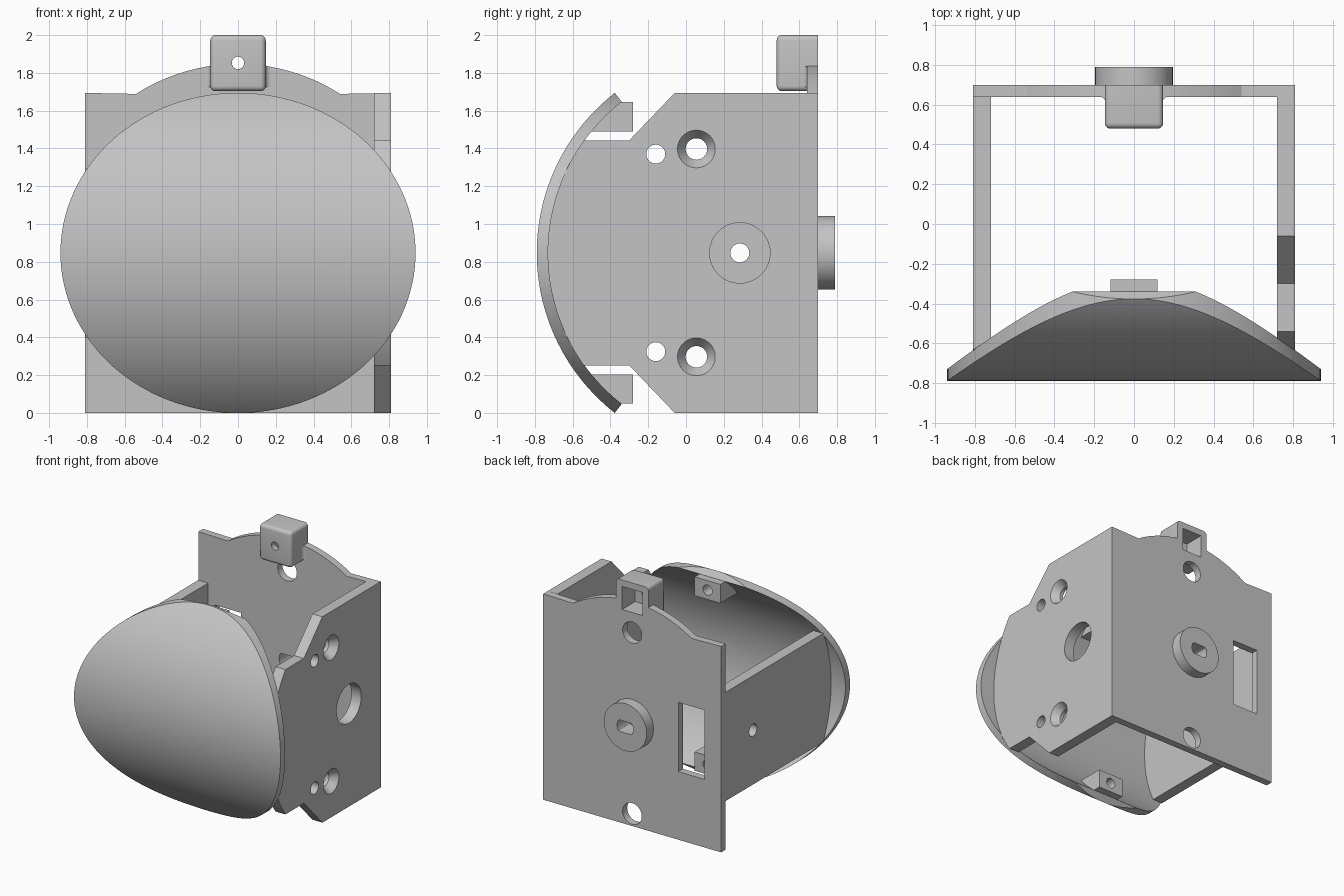
import bpy, bmesh
from math import sin, cos, asin, pi
from mathutils import Vector

if "Cube" in bpy.data.objects:
    bpy.data.objects.remove(bpy.data.objects["Cube"], do_unlink=True)

grey = bpy.data.materials.new("plain grey")
grey.use_nodes = True
colour = (0.55, 0.55, 0.55, 1)
grey.diffuse_color = colour
grey.node_tree.nodes["Principled BSDF"].inputs["Base Color"].default_value = colour

PIVOT_Y, MID_Z = 0.285, 0.847      # axis the shell curves around
TOP = 2 * MID_Z
parts = []


def place(axis, p, depth):
    """Put a 2D profile point in space: x -> (y,z), y -> (x,z), z -> (x,y)."""
    u, v = p
    return {"x": (depth, u, v), "y": (u, depth, v), "z": (u, v, depth)}[axis]


def loft(name, axis, pts_a, a, pts_b, b, part=True):
    """Solid between two matching profiles at depths a and b."""
    bm = bmesh.new()
    ra = [bm.verts.new(place(axis, p, a)) for p in pts_a]
    rb = [bm.verts.new(place(axis, p, b)) for p in pts_b]
    bm.faces.new(ra)
    bm.faces.new(rb[::-1])
    n = len(ra)
    for i in range(n):
        bm.faces.new((ra[i], rb[i], rb[(i + 1) % n], ra[(i + 1) % n]))
    bmesh.ops.recalc_face_normals(bm, faces=bm.faces[:])
    mesh = bpy.data.meshes.new(name)
    bm.to_mesh(mesh)
    bm.free()
    ob = bpy.data.objects.new(name, mesh)
    bpy.context.collection.objects.link(ob)
    if part:
        parts.append(ob)
    else:
        ob.hide_render = True
    return ob


def prism(name, axis, pts, a, b, part=True):
    return loft(name, axis, pts, a, pts, b, part)


def ellipse(cu, cv, ru, rv, n=40):
    return [(cu + ru * cos(2 * pi * i / n), cv + rv * sin(2 * pi * i / n)) for i in range(n)]


def rect(u0, u1, v0, v1):
    return [(u0, v0), (u1, v0), (u1, v1), (u0, v1)]


def arc(r, z0, z1, n=48):
    """Arc in the (y, z) plane bulging to the front, from height z0 to z1."""
    a0, a1 = asin((z0 - MID_Z) / r), asin((z1 - MID_Z) / r)
    steps = [a0 + (a1 - a0) * i / n for i in range(n + 1)]
    return [(PIVOT_Y - r * cos(a), MID_Z + r * sin(a)) for a in steps]


def boolean(targets, tool, op="DIFFERENCE"):
    for ob in targets:
        mod = ob.modifiers.new("cut", "BOOLEAN")
        mod.operation, mod.solver, mod.object = op, "EXACT", tool
        bpy.context.view_layer.update()
        mesh = bpy.data.meshes.new_from_object(
            ob.evaluated_get(bpy.context.evaluated_depsgraph_get()))
        ob.modifiers.clear()
        ob.data = mesh
    bpy.data.objects.remove(tool, do_unlink=True)


def cut(targets, axis, pts, a, b):
    boolean(targets, prism("cutter", axis, pts, a, b, False))


# Curved front shell: a band around the pivot trimmed to an ellipse
R_OUT, R_IN = 1.075, 1.015
rim = MID_Z * R_IN / R_OUT
band = arc(R_OUT, 0.0, TOP, 96) + arc(R_IN, MID_Z + rim, MID_Z - rim, 96)
shell = prism("front_shell", "x", band, -1.2, 1.2)
boolean([shell], prism("trim", "y", ellipse(0, MID_Z, 0.94, MID_Z + 0.0005, 128), -1.5, 0.2, False),
        "INTERSECT")

# Screw tabs inside the shell, upper and lower
for name, s in (("upper_tab", 1), ("lower_tab", -1)):
    side = [(y, MID_Z + s * h) for y, h in
            ((-0.28, 0.643), (-0.28, 0.798), (-0.36, 0.798), (-0.53, 0.643))]
    tab = prism(name, "x", side, -0.117, 0.117)
    cut([tab], "y", ellipse(0, MID_Z + s * 0.72, 0.042, 0.042, 24), -0.39, -0.2)

# Left side wall with chamfered corners
FRONT = 1.018
side = [(0.64, 0), (0.64, TOP), (-0.06, TOP), (-0.30, 1.443)]
side += arc(FRONT, 1.443, 0.251) + [(-0.30, 0.251), (-0.06, 0)]
left_wall = prism("left_wall", "x", side, 0.72, 0.81)
cut([left_wall], "x", ellipse(PIVOT_Y, MID_Z, 0.16, 0.16, 48), 0.6, 0.9)
for s in (1, -1):
    cut([left_wall], "x", ellipse(-0.16, MID_Z + s * 0.523, 0.05, 0.05), 0.6, 0.9)
    z = MID_Z + s * 0.55
    cut([left_wall], "x", ellipse(0.055, z, 0.057, 0.057), 0.6, 0.9)
    boolean([left_wall], loft("countersink", "x", ellipse(0.055, z, 0.057, 0.057), 0.75,
                              ellipse(0.055, z, 0.107, 0.107), 0.82, False))

# Shorter right side wall with the pivot hole
right_wall = prism("right_wall", "x", [(0.64, 0.40)] + arc(FRONT, 0.40, 1.295) + [(0.64, 1.295)],
                   -0.81, -0.72)
cut([right_wall], "x", ellipse(PIVOT_Y, MID_Z, 0.05, 0.05), -0.9, -0.6)

# Back plate with a rounded crown, two holes and a window
t = asin(0.54)
crown = [(sin(t - 2 * t * i / 32), MID_Z + cos(t - 2 * t * i / 32)) for i in range(33)]
plate = prism("back_plate", "y", [(-0.81, 0), (0.81, 0), (0.81, TOP)] + crown + [(-0.81, TOP)],
              0.64, 0.70)
for s in (1, -1):
    cut([plate], "y", ellipse(0, MID_Z + s * 0.745, 0.087, 0.087), 0.5, 0.9)
cut([plate], "y", rect(-0.66, -0.42, 0.56, 1.13), 0.5, 0.9)

# Round boss on the back with a flat-sided shaft slot
boss = prism("back_boss", "y", ellipse(0, MID_Z, 0.195, 0.195, 64), 0.70, 0.79)
slot = [(x, min(max(z, MID_Z - 0.047), MID_Z + 0.047))
        for x, z in ellipse(0, MID_Z, 0.075, 0.075, 32) if abs(x) > 0.05]
cut([plate, boss], "y", slot, 0.5, 0.9)

# Rounded sensor block on the crown, hollow from the back
block = prism("top_block", "y", rect(-0.147, 0.147, 1.703, 2.0), 0.48, 0.70)
bm = bmesh.new()
bm.from_mesh(block.data)
edges = [e for e in bm.edges if min(v.co.y for v in e.verts) < 0.6]
bmesh.ops.bevel(bm, geom=edges, offset=0.028, segments=5, profile=0.5, affect="EDGES")
bm.to_mesh(block.data)
bm.free()
cut([block, plate], "y", rect(-0.092, 0.092, 1.757, 1.947), 0.53, 0.9)
cut([block], "y", ellipse(0, 1.853, 0.033, 0.033, 24), 0.4, 0.6)

# Small fillets where the block meets the plate
for name, s in (("left_fillet", 1), ("right_fillet", -1)):
    curve = [(s * (0.172 - 0.027 * sin(i * pi / 12)), 0.613 + 0.027 * cos(i * pi / 12))
             for i in range(7)]
    prism(name, "z", [(s * 0.14, 0.64)] + curve + [(s * 0.14, 0.613)], 1.725, 1.835)

# Material and shading
bpy.ops.object.select_all(action="DESELECT")
for ob in parts:
    ob.data.materials.clear()
    ob.data.materials.append(grey)
    ob.select_set(True)
bpy.context.view_layer.objects.active = shell
bpy.ops.object.shade_smooth_by_angle(angle=pi / 6)
